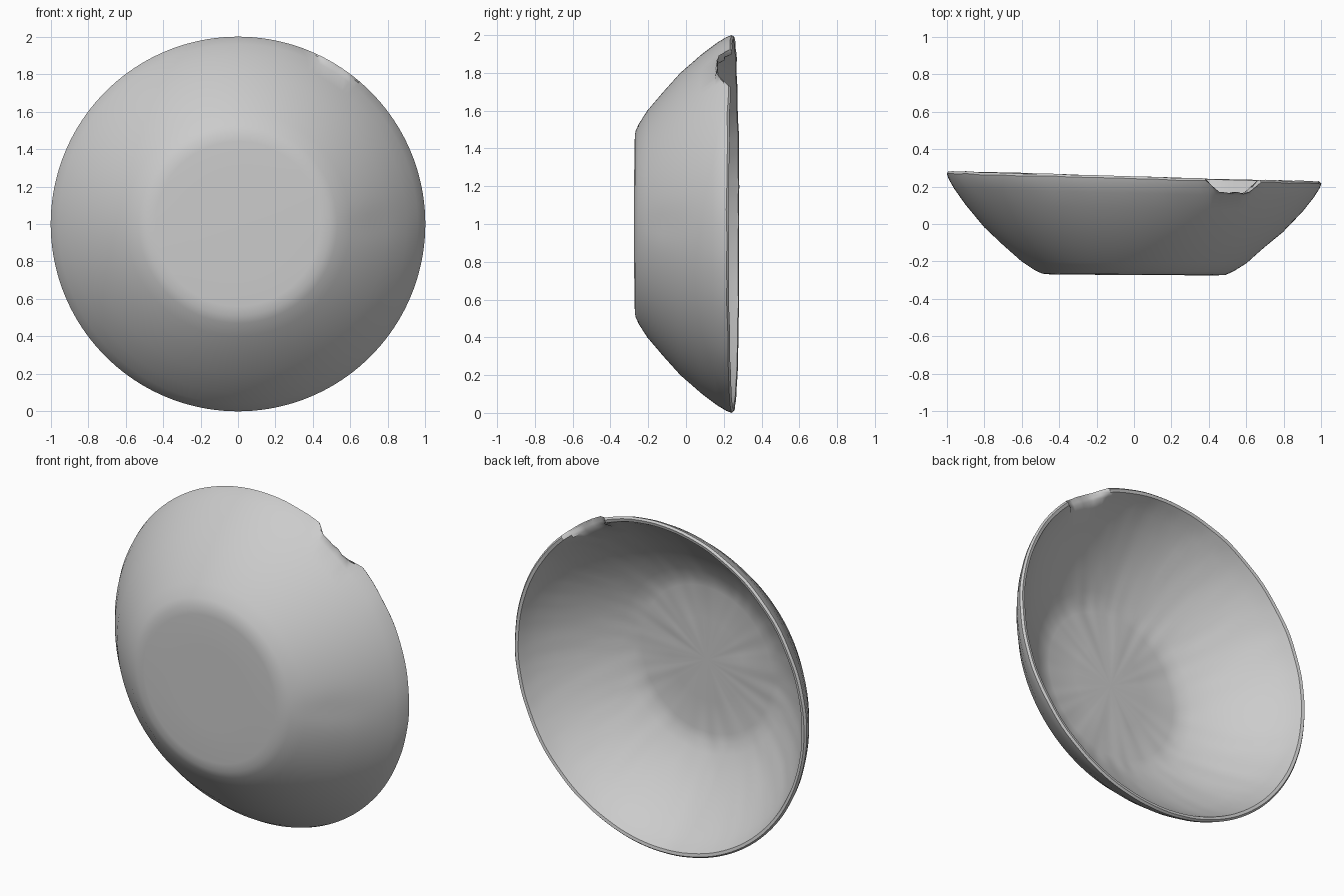
import bpy, bmesh, math, random
from mathutils import Vector, noise

cube = bpy.data.objects.get("Cube")
if cube:
    bpy.data.objects.remove(cube)

random.seed(4)
SEGMENTS = 160

# Bowl section as (radius, y): outer base, outer wall, rim, inner wall, inner floor
OUTER = [(0.25, -0.272), (0.44, -0.272), (0.49, -0.268), (0.53, -0.25), (0.6, -0.205),
         (0.7, -0.12), (0.8, -0.03), (0.9, 0.085), (0.96, 0.165), (0.99, 0.215)]
RIM = [(1.0, 0.242), (0.99, 0.254), (0.972, 0.25)]
INNER = [(0.955, 0.215), (0.92, 0.155), (0.85, 0.07), (0.75, -0.03), (0.65, -0.105),
         (0.55, -0.165), (0.49, -0.19), (0.44, -0.2), (0.25, -0.2)]
SECTION = OUTER + RIM + INNER


def material(name, color):
    mat = bpy.data.materials.new(name)
    mat.use_nodes = True
    mat.diffuse_color = color
    bsdf = mat.node_tree.nodes["Principled BSDF"]
    bsdf.inputs["Base Color"].default_value = color
    bsdf.inputs["Roughness"].default_value = 0.8
    return mat


def chip_limit(angle):
    """Highest y allowed inside the broken notch in the rim."""
    t = abs(math.degrees(angle) - 57) / 10
    if t >= 1:
        return 1.0
    return 0.165 + 0.08 * t ** 4 + 0.012 * noise.noise(Vector((angle * 25, 0, 0)))


def place(radius, y, angle, inside):
    """Turn a section point into a slightly uneven hand-made surface point."""
    direction = Vector((math.cos(angle), 0, math.sin(angle)))
    height = (y + 0.27) / 0.52
    y -= direction.x * radius * (0.006 + 0.022 * height)
    if height > 0.9:
        y += 0.005 * noise.noise(direction * 6)
    y = min(y, chip_limit(angle))
    point = direction * radius
    # Shallow dent in the outer wall, and a rougher inside
    if not inside:
        point -= direction * 0.012 * math.exp(-((radius - 0.73) / 0.07) ** 2 - (angle / 0.12) ** 2)
    else:
        y += 0.005 * noise.noise(Vector((point.x, y, point.z)) * 14)
    return (point.x, y, point.z + 1)


# Revolved bowl shell
bm = bmesh.new()
rings = []
for i, (radius, y) in enumerate(SECTION):
    inside = i >= len(OUTER) + len(RIM)
    rings.append([bm.verts.new(place(radius, y, math.tau * s / SEGMENTS - math.pi, inside))
                  for s in range(SEGMENTS)])
for a, b in zip(rings, rings[1:]):
    for s in range(SEGMENTS):
        n = (s + 1) % SEGMENTS
        bm.faces.new((a[s], a[n], b[n], b[s]))

# Close the base and the inner floor
for ring, y in ((rings[0], -0.273), (rings[-1], -0.2)):
    centre = bm.verts.new((0, y, 1))
    for s in range(SEGMENTS):
        bm.faces.new((ring[s], ring[(s + 1) % SEGMENTS], centre))
bmesh.ops.recalc_face_normals(bm, faces=bm.faces)

mesh = bpy.data.meshes.new("bowl")
bm.to_mesh(mesh)
bm.free()
bowl = bpy.data.objects.new("bowl", mesh)
bpy.context.collection.objects.link(bowl)
mesh.materials.append(material("grey clay", (0.6, 0.6, 0.6, 1)))

bpy.context.view_layer.objects.active = bowl
bowl.select_set(True)
bpy.ops.object.shade_smooth_by_angle(angle=math.radians(40))
